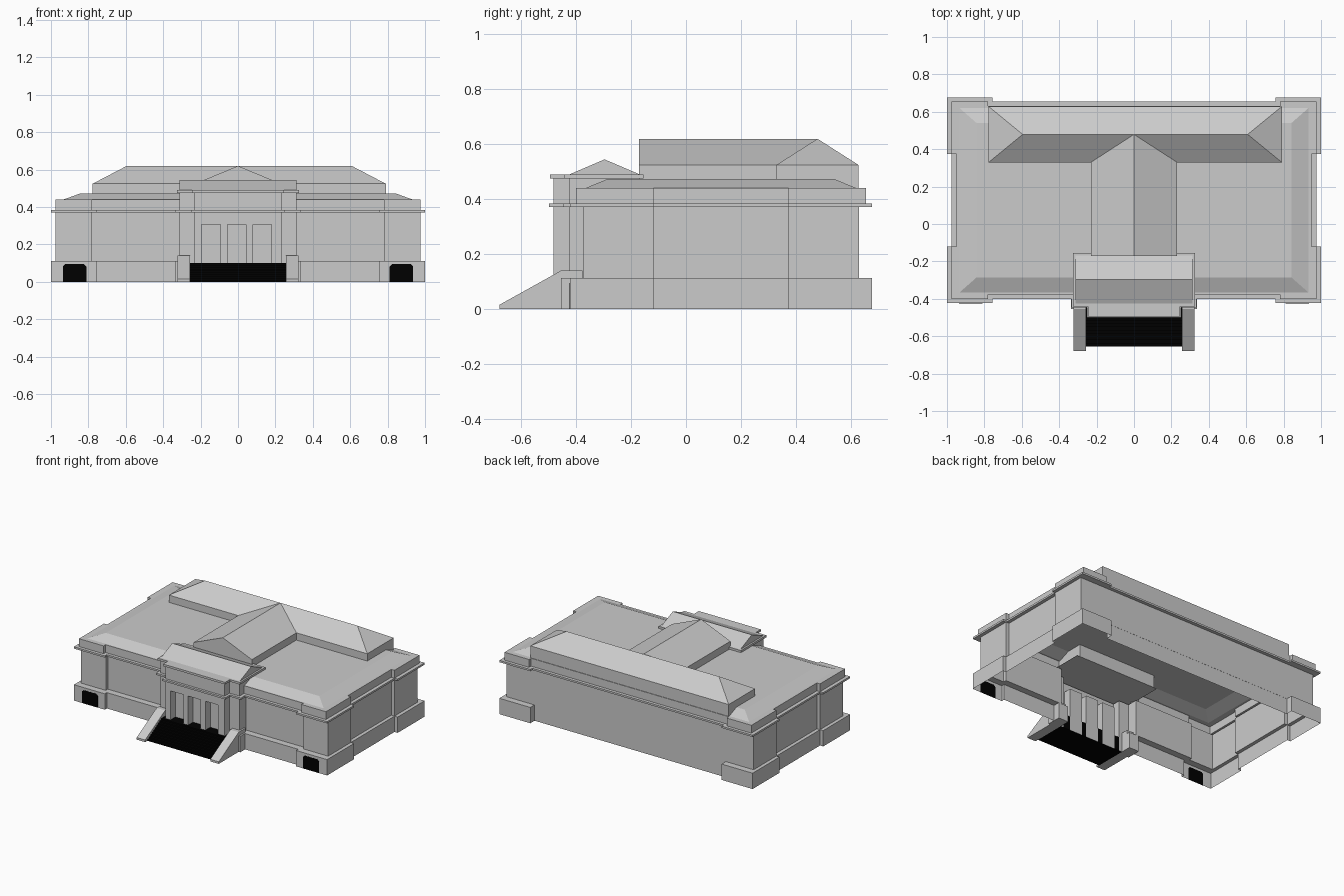
import bpy, bmesh

old = bpy.data.objects.get("Cube")
if old:
    bpy.data.objects.remove(old, do_unlink=True)


def make_material(name, value):
    m = bpy.data.materials.new(name)
    m.use_nodes = True
    col = (value, value, value, 1)
    m.diffuse_color = col
    m.node_tree.nodes["Principled BSDF"].inputs["Base Color"].default_value = col
    return m


stone = make_material("grey stone", 0.6)
black = make_material("black", 0.0)


def loft(name, loops, mat=stone, bottom=True, top=True, seam=True):
    """Skin a stack of loops that have equal point counts; seam closes last point to first."""
    bm = bmesh.new()
    rings = [[bm.verts.new(p) for p in loop] for loop in loops]
    n = len(rings[0])
    for a, b in zip(rings, rings[1:]):
        for i in range(n if seam else n - 1):
            j = (i + 1) % n
            bm.faces.new((a[i], a[j], b[j], b[i]))
    if bottom:
        bm.faces.new(rings[0][::-1])
    if top:
        bm.faces.new(rings[-1])
    bmesh.ops.remove_doubles(bm, verts=bm.verts, dist=0.00001)
    bmesh.ops.recalc_face_normals(bm, faces=bm.faces)
    me = bpy.data.meshes.new(name)
    bm.to_mesh(me)
    bm.free()
    me.materials.append(mat)
    ob = bpy.data.objects.new(name, me)
    bpy.context.collection.objects.link(ob)
    return ob


def rect(x0, x1, y0, y1, z):
    return [(x0, y0, z), (x1, y0, z), (x1, y1, z), (x0, y1, z)]


def prism_x(name, profile, x0, x1, mat=stone):
    return loft(name, [[(x, y, z) for y, z in profile] for x in (x0, x1)], mat)


def prism_y(name, profile, y0, y1, mat=stone):
    return loft(name, [[(x, y, z) for x, z in profile] for y in (y0, y1)], mat)


# Main block: hollow, with projecting corner pavilions; the seam is the portico gap
MID_Y, PORCH_X = 0.127, 0.312
PLINTH, CORNICE_LOW, CORNICE_TOP, ROOF, DECK = 0.113, 0.371, 0.384, 0.44, 0.473


def block_outline(dx, dy, z, back_mid=None):
    ox, mx, ix = 1 - dx, 0.975 - dx, 0.756 + dx
    oy, my, iy = 0.55 - dy, 0.527 - dy, 0.246
    bk = back_mid or my
    right = [(PORCH_X, -my), (ix, -my), (ix, -oy), (ox, -oy), (ox, -iy), (mx, -iy),
             (mx, iy), (ox, iy), (ox, oy), (ix, oy), (ix, bk)]
    left = [(-x, y) for x, y in reversed(right)]
    return [(x, y + MID_Y, z) for x, y in right + left]


def roof_ring(hx, hy, z):
    """Parapet outline pulled in to a plain rectangle."""
    return [(max(-hx, min(hx, x)), max(MID_Y - hy, min(MID_Y + hy, y)), z)
            for x, y, _ in block_outline(0.025, 0.022, z)]


loft("main_block", [
    block_outline(0, 0, 0, 0.502),
    block_outline(0, 0, PLINTH, 0.502),
    block_outline(0.025, 0.047, PLINTH, 0.503),
    block_outline(0.025, 0.047, CORNICE_LOW, 0.503),
    block_outline(0, 0, CORNICE_LOW),
    block_outline(0, 0, CORNICE_TOP),
    block_outline(0.025, 0.022, CORNICE_TOP),
    block_outline(0.025, 0.022, ROOF)], bottom=False, top=False, seam=False)

# Low hipped roof deck behind the parapet
loft("roof_deck", [block_outline(0.025, 0.022, ROOF), roof_ring(0.934, 0.494, ROOF),
                   roof_ring(0.843, 0.414, DECK)], bottom=False)

# Raised hall with hipped roof, and the gabled wing towards the front
EAVE, RIDGE = 0.525, 0.62
loft("raised_hall", [rect(-0.777, 0.79, 0.33, 0.628, ROOF), rect(-0.777, 0.79, 0.33, 0.628, EAVE),
                     rect(-0.595, 0.608, 0.479, 0.479, RIDGE)], top=False, bottom=False)
prism_y("gabled_wing", [(-0.23, DECK), (0.23, DECK), (0.23, EAVE), (0, RIDGE), (-0.23, EAVE)],
        -0.172, 0.478)

# Portico: shoulders plus a projecting centre with three door niches
NICHES = [(-0.195, -0.093), (-0.056, 0.043), (0.08, 0.179)]


def portico_outline(w, shoulder, f, front, z, back, depth=0):
    pts = [(-w, back), (-w, shoulder), (-f, shoulder), (-f, front)]
    for a, b in NICHES:
        pts += [(a, front), (a, front + depth), (b, front + depth), (b, front)]
    pts += [(f, front), (f, shoulder), (w, shoulder), (w, back)]
    return [(x, y, z) for x, y in pts]


wall = (PORCH_X, -0.427, 0.233, -0.483)
ledge = (0.335, -0.447, 0.25, -0.5)
cap = (0.325, -0.442, 0.245, -0.495)
DOOR_TOP, CAP_LOW, CAP_TOP = 0.307, 0.475, 0.49
INNER, REAR = -0.353, -0.17
loft("portico_front", [
    portico_outline(*wall, 0, INNER, 0.056),
    portico_outline(*wall, DOOR_TOP, INNER, 0.056),
    portico_outline(*wall, DOOR_TOP, INNER),
    portico_outline(*wall, CORNICE_LOW, INNER),
    portico_outline(*ledge, CORNICE_LOW, INNER),
    portico_outline(*ledge, CORNICE_TOP, INNER)], bottom=False, top=False, seam=False)
loft("portico_attic", [
    portico_outline(*ledge, CORNICE_TOP, REAR),
    portico_outline(*wall, CORNICE_TOP, REAR),
    portico_outline(*wall, CAP_LOW, REAR),
    portico_outline(*cap, CAP_LOW, -0.155),
    portico_outline(*cap, CAP_TOP, -0.155)])
prism_x("portico_roof", [(-0.425, CAP_TOP), (-0.297, 0.545), (-0.168, CAP_TOP)],
        -PORCH_X, PORCH_X)

# Front steps with a landing
COUNT, FOOT, HEAD, RISE = 10, -0.655, -0.483, 0.1
steps = [(FOOT, 0)]
for i in range(COUNT):
    y = FOOT + (HEAD - FOOT) * i / COUNT
    z = RISE * (i + 1) / COUNT
    steps += [(y, z), (y + (HEAD - FOOT) / COUNT, z)]
steps += [(-0.4275, RISE), (-0.4275, 0)]
prism_x("front_steps", steps, -0.257, 0.257, black)

# Paired parts: portico plinths, stair cheeks and arched basement doors
cheek = [(-0.68, 0), (-0.68, 0.015), (-0.455, 0.14), (-0.377, 0.14), (-0.377, 0)]
plinth = [(-0.455, 0), (-0.455, PLINTH), (INNER, PLINTH), (INNER, 0)]
door = [(-0.062, 0), (0.062, 0), (0.062, 0.083), (0.05, 0.095), (-0.05, 0.095), (-0.062, 0.083)]
for side, s in (("left", 1), ("right", -1)):
    prism_x(f"{side}_portico_plinth", plinth, s * 0.257, s * 0.336)
    prism_x(f"{side}_stair_cheek", cheek, s * 0.257, s * 0.324)
    prism_y(f"{side}_basement_door", [(x + s * 0.873, z) for x, z in door],
            -0.424, -0.4215, black)
